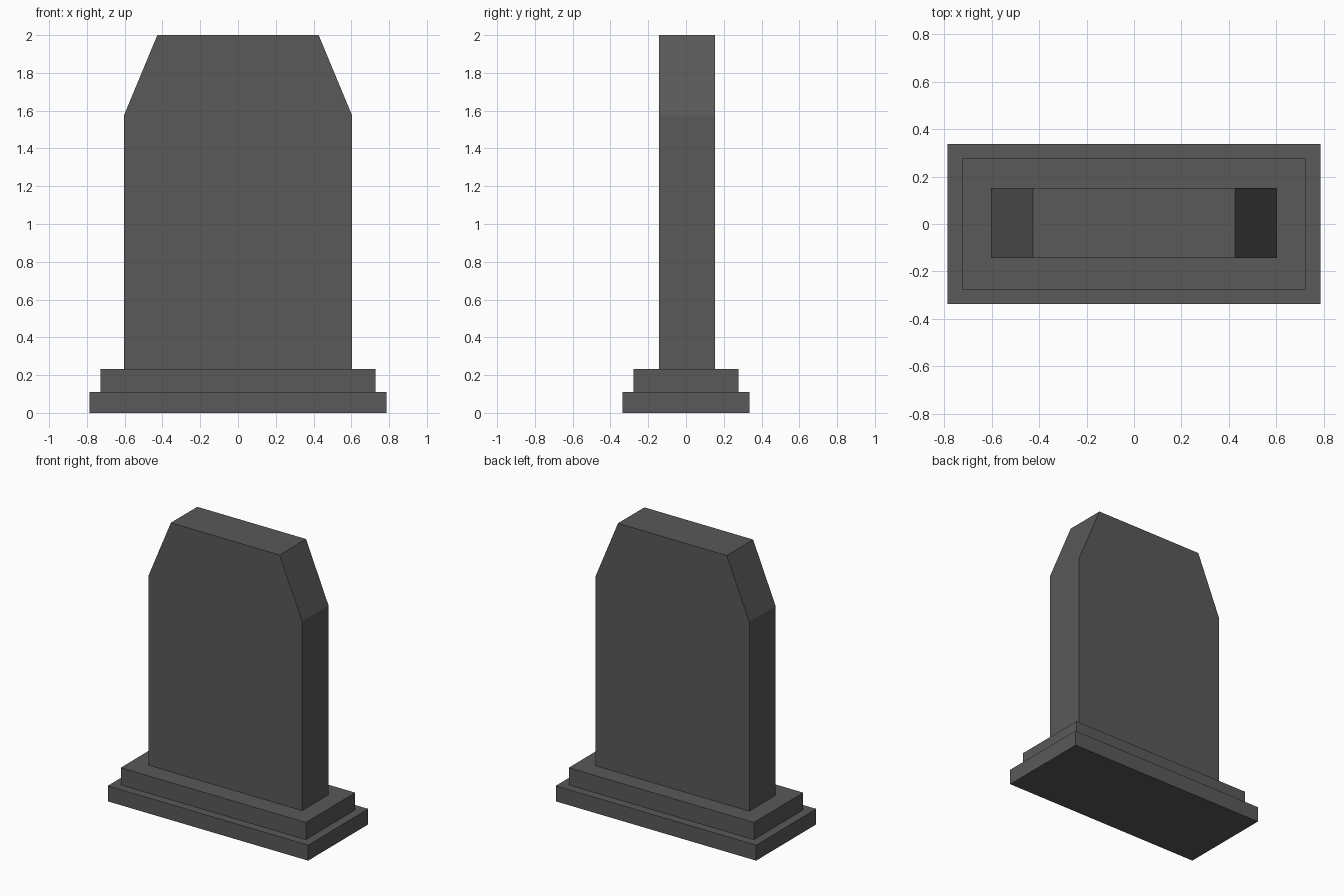
import bpy
import bmesh

cube = bpy.data.objects.get("Cube")
if cube:
    bpy.data.objects.remove(cube, do_unlink=True)

# Single dark stone colour
stone = bpy.data.materials.new("dark_grey_stone")
stone.use_nodes = True
colour = (0.1, 0.1, 0.1, 1)
stone.diffuse_color = colour
bsdf = stone.node_tree.nodes["Principled BSDF"]
bsdf.inputs["Base Color"].default_value = colour
bsdf.inputs["Roughness"].default_value = 0.9


def extrude_profile(name, profile, y_front, y_back):
    """Extrude a flat x-z outline from front to back."""
    bm = bmesh.new()
    face = bm.faces.new([bm.verts.new((x, y_front, z)) for x, z in profile])
    result = bmesh.ops.extrude_face_region(bm, geom=[face])
    moved = [g for g in result["geom"] if isinstance(g, bmesh.types.BMVert)]
    bmesh.ops.translate(bm, verts=moved, vec=(0, y_back - y_front, 0))
    bmesh.ops.recalc_face_normals(bm, faces=bm.faces)
    mesh = bpy.data.meshes.new(name)
    bm.to_mesh(mesh)
    bm.free()
    mesh.materials.append(stone)
    obj = bpy.data.objects.new(name, mesh)
    bpy.context.collection.objects.link(obj)
    return obj


def block(name, half_x, half_y, bottom, top):
    outline = [(-half_x, bottom), (half_x, bottom), (half_x, top), (-half_x, top)]
    return extrude_profile(name, outline, -half_y, half_y)


# Two stacked plinth steps
block("lower_plinth", 0.787, 0.337, 0, 0.11)
block("upper_plinth", 0.727, 0.277, 0.11, 0.232)

# Upright slab with sloping shoulders, set slightly back
right_side = [(0.604, 0.232), (0.604, 1.575), (0.427, 2.0)]
outline = right_side + [(-x, z) for x, z in reversed(right_side)]
extrude_profile("headstone_slab", outline, -0.143, 0.153)
